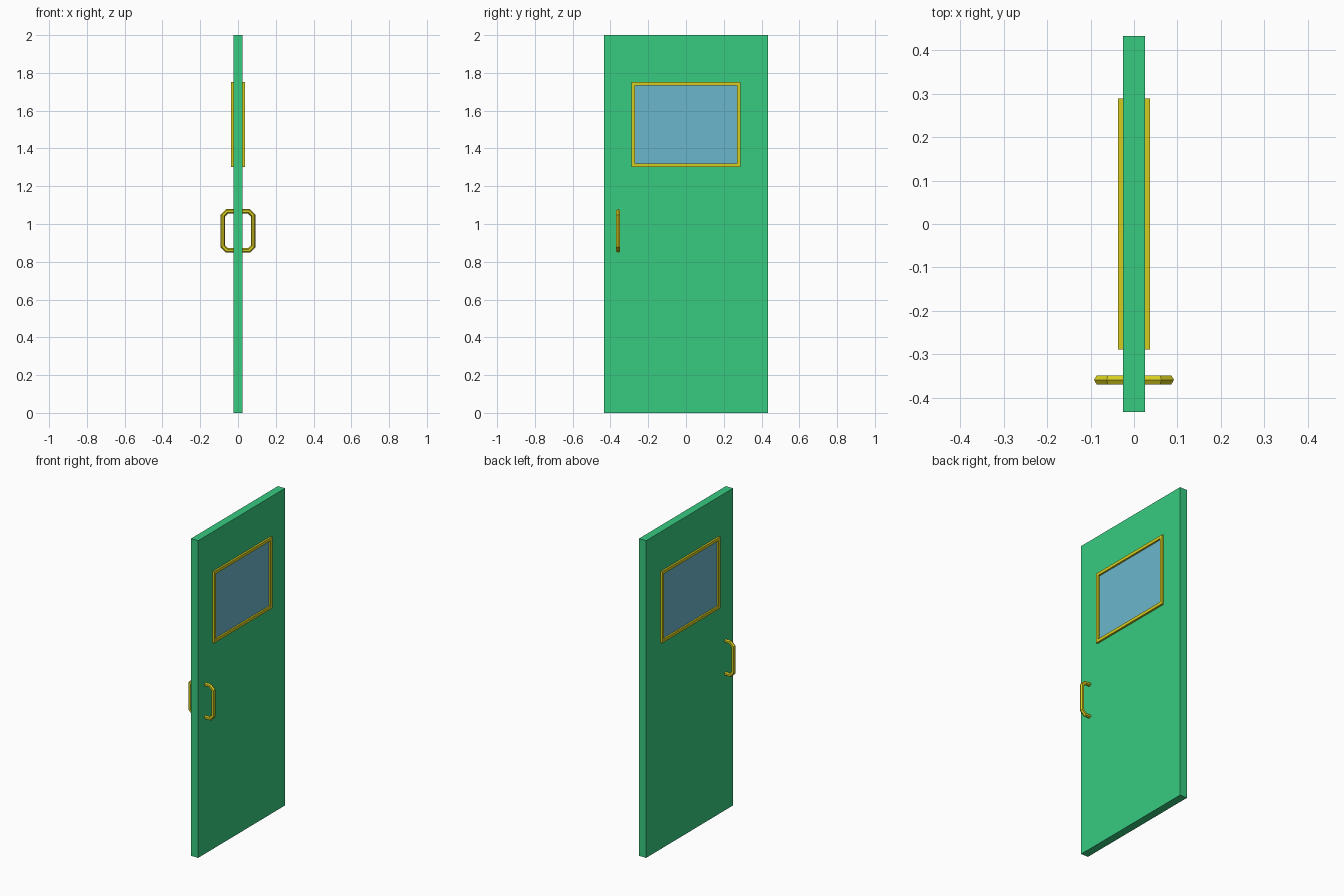
import bpy, bmesh, math
from mathutils import Vector

if "Cube" in bpy.data.objects:
    bpy.data.objects.remove(bpy.data.objects["Cube"])


def material(name, rgb):
    m = bpy.data.materials.new(name)
    m.diffuse_color = (*rgb, 1)
    m.use_nodes = True
    m.node_tree.nodes["Principled BSDF"].inputs["Base Color"].default_value = m.diffuse_color
    return m


GREEN = material("door green", (0.038, 0.597, 0.216))
YELLOW = material("trim yellow", (0.672, 0.604, 0.014))
BLUE = material("glass blue", (0.147, 0.468, 0.597))


def finish(name, bm, mat):
    bmesh.ops.recalc_face_normals(bm, faces=bm.faces)
    me = bpy.data.meshes.new(name)
    bm.to_mesh(me)
    bm.free()
    me.materials.append(mat)
    ob = bpy.data.objects.new(name, me)
    bpy.context.collection.objects.link(ob)
    return ob


def box(name, centre, size, mat):
    bm = bmesh.new()
    bmesh.ops.create_cube(bm, size=1)
    bmesh.ops.scale(bm, vec=size, verts=bm.verts)
    bmesh.ops.translate(bm, vec=centre, verts=bm.verts)
    return finish(name, bm, mat)


def bridge(bm, a, b):
    n = len(a)
    for i in range(n):
        bm.faces.new((a[i], a[(i + 1) % n], b[(i + 1) % n], b[i]))


def window_frame(name, side):
    # rectangular rings joined into a raised frame
    bm = bmesh.new()
    rings = []
    for inset, x in ((0, 0.02), (0, 0.037), (0.019, 0.037), (0.019, 0.02)):
        hy, hz = 0.289 - inset, 0.225 - inset
        rings.append([bm.verts.new((side * x, sy * hy, 1.527 + sz * hz))
                      for sy, sz in ((-1, -1), (1, -1), (1, 1), (-1, 1))])
    for i in range(4):
        bridge(bm, rings[i], rings[(i + 1) % 4])
    return finish(name, bm, YELLOW)


def handle(name, side):
    # hexagonal bar swept with mitred corners along a chamfered U
    x, c, z0, z1, r = 0.08, 0.022, 0.86, 1.067, 0.012
    path = [Vector(p) for p in ((0.02, z0), (x - c, z0), (x, z0 + c),
                                (x, z1 - c), (x - c, z1), (0.02, z1))]
    bm = bmesh.new()
    rings = []
    for i, p in enumerate(path):
        d0 = (p - path[i - 1]).normalized() if i else None
        d1 = (path[i + 1] - p).normalized() if i < len(path) - 1 else d0
        d0 = d0 or d1
        t = (d0 + d1).normalized()
        n = Vector((t.y, -t.x)) / t.dot(d0)
        ring = []
        for k in range(6):
            a = k * math.pi / 3
            q = p + n * r * math.cos(a)
            ring.append(bm.verts.new((side * q.x, -0.359 + r * math.sin(a), q.y)))
        rings.append(ring)
    for a, b in zip(rings, rings[1:]):
        bridge(bm, a, b)
    bm.faces.new(rings[0])
    bm.faces.new(rings[-1])
    return finish(name, bm, YELLOW)


# door leaf
box("door_leaf", (0, 0, 1), (0.05, 0.866, 2), GREEN)

# window panes, frames and pull handles on both sides
for side, label in ((1, "right"), (-1, "left")):
    box("window_pane_" + label, (side * 0.0235, 0, 1.527), (0.006, 0.545, 0.417), BLUE)
    window_frame("window_frame_" + label, side)
    handle("pull_handle_" + label, side)
